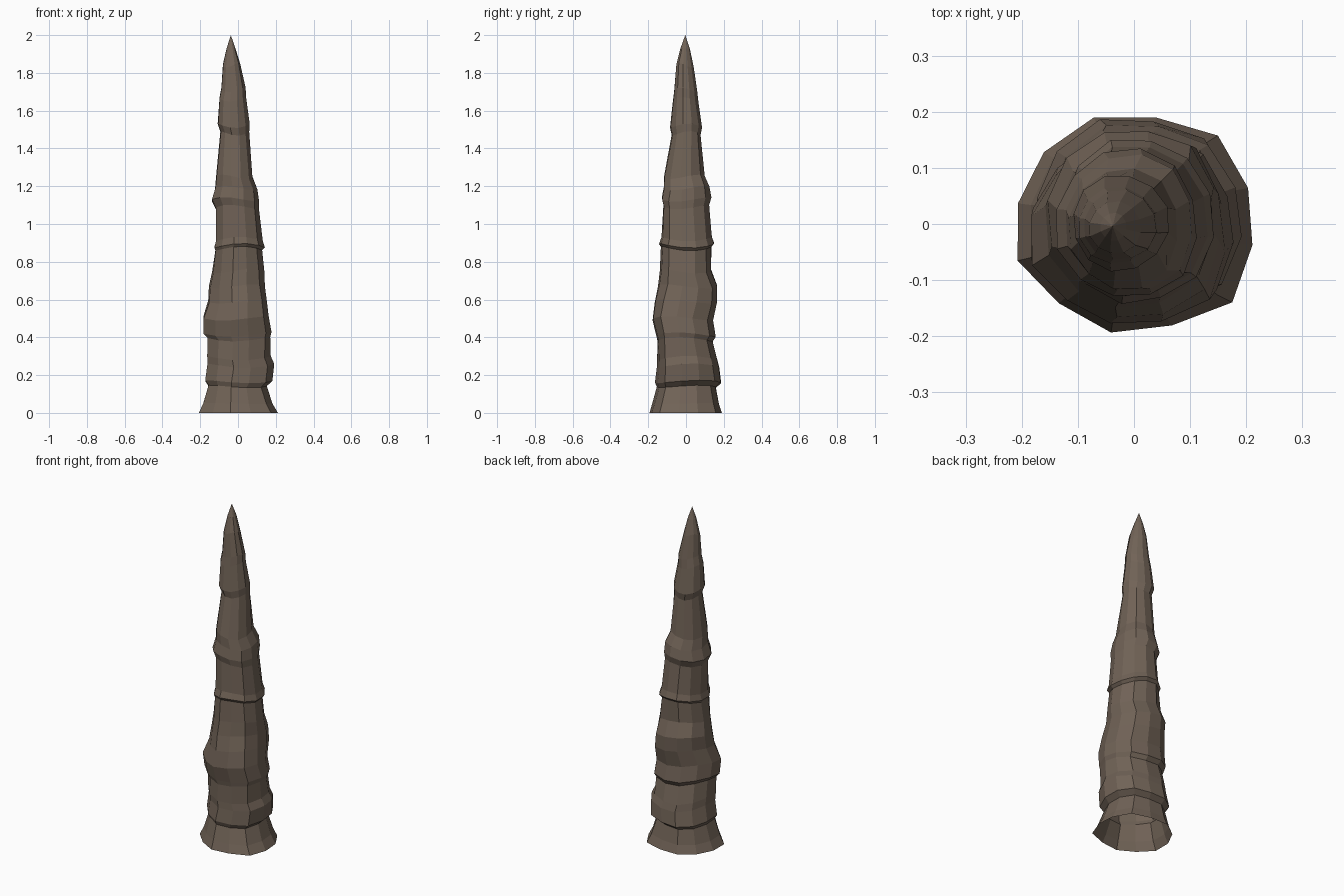
import bpy, bmesh, math

SIDES = 12
# Ring profile: height, then reach to -x, +x, -y, +y
RINGS = [
    (0.00, -.215, .215, -.197, .197), (0.05, -.19, .185, -.18, .18),
    (0.14, -.163, .153, -.155, .162), (0.165, -.181, .182, -.165, .19),
    (0.25, -.167, .19, -.157, .178), (0.29, -.167, .172, -.157, .168),
    (0.39, -.163, .172, -.156, .142), (0.415, -.185, .18, -.162, .158),
    (0.50, -.185, .168, -.182, .145), (0.59, -.158, .158, -.168, .168),
    (0.67, -.155, .147, -.148, .172), (0.75, -.14, .142, -.137, .138),
    (0.87, -.125, .127, -.133, .138), (0.885, -.132, .141, -.143, .153),
    (0.92, -.122, .13, -.131, .14), (1.09, -.12, .112, -.124, .122),
    (1.13, -.14, .114, -.133, .134), (1.19, -.122, .106, -.121, .124),
    (1.25, -.116, .08, -.118, .10), (1.48, -.095, .06, -.075, .08),
    (1.52, -.11, .062, -.084, .088), (1.66, -.10, .042, -.071, .066),
    (1.71, -.09, .04, -.065, .06), (1.84, -.08, .013, -.053, .04),
    (1.93, -.06, -.013, -.03, .02),
]
# Uneven radius of each side at the foot, fading upward
UNEVEN = [1.0, 1.06, .98, 1.02, .99, .98, 1.02, .95, 1.0, .97, 1.08, 1.0]

rock = bpy.data.materials.new("brown rock")
rock.diffuse_color = (0.165, 0.125, 0.095, 1)

# Stalagmite: irregular lofted cone with an open base
bm = bmesh.new()
rings = []
for z, x0, x1, y0, y1 in RINGS:
    cx, cy = (x0 + x1) / 2, (y0 + y1) / 2
    rx, ry = (x1 - x0) / 2, (y1 - y0) / 2
    fade = max(0, 1 - z / 1.6)
    ring = []
    for i in range(SIDES):
        a = math.radians(19 + 360 * i / SIDES)
        k = 1 + (UNEVEN[i] - 1) * fade
        if z > 0:
            k *= 1.005 + 0.025 * math.sin(3 * a + 9 * z) * min(1, 4 * z)
        dz = 0.012 * math.sin(2 * a + 5 * z) * min(1, 4 * z) if z < 1.9 else 0
        ring.append(bm.verts.new((cx + rx * k * math.cos(a),
                                  cy + ry * k * math.sin(a), z + dz)))
    rings.append(ring)
for low, high in zip(rings, rings[1:]):
    for i in range(SIDES):
        j = (i + 1) % SIDES
        bm.faces.new((low[i], low[j], high[j], high[i]))

# Pointed tip
tip = bm.verts.new((-.038, -.004, 2.0))
for i in range(SIDES):
    bm.faces.new((rings[-1][i], rings[-1][(i + 1) % SIDES], tip))

mesh = bpy.data.meshes.new("stalagmite")
bm.to_mesh(mesh)
bm.free()
mesh.materials.append(rock)
bpy.context.collection.objects.link(bpy.data.objects.new("stalagmite", mesh))
